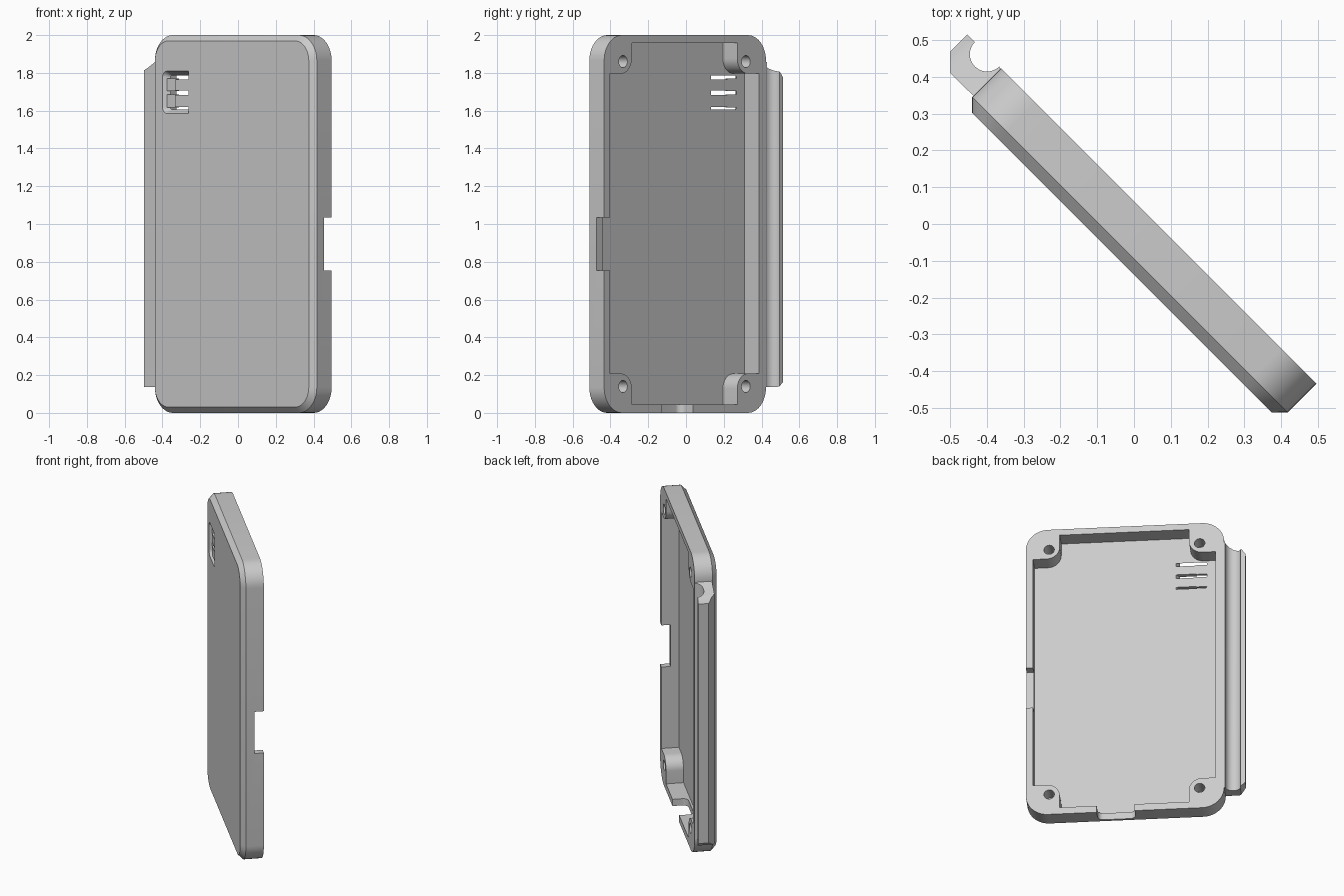
import bpy, bmesh
from math import pi, sin, cos, radians
from mathutils import Matrix

default = bpy.data.objects.get("Cube")
if default:
    bpy.data.objects.remove(default, do_unlink=True)

grey = bpy.data.materials.new("light_grey_plastic")
grey.use_nodes = True
colour = (0.6, 0.6, 0.6, 1)
grey.diffuse_color = colour
grey.node_tree.nodes["Principled BSDF"].inputs["Base Color"].default_value = colour


def loft(name, sections, axis="y"):
    """Solid through equal-length outlines, each given as (points, level)."""
    bm = bmesh.new()
    rings = []
    for pts, level in sections:
        place = (lambda a, b: (a, level, b)) if axis == "y" else (lambda a, b: (a, b, level))
        rings.append([bm.verts.new(place(a, b)) for a, b in pts])
    n = len(rings[0])
    bm.faces.new(rings[0])
    bm.faces.new(rings[-1])
    for low, high in zip(rings, rings[1:]):
        for i in range(n):
            j = (i + 1) % n
            bm.faces.new((low[i], low[j], high[j], high[i]))
    bmesh.ops.recalc_face_normals(bm, faces=bm.faces)
    mesh = bpy.data.meshes.new(name)
    bm.to_mesh(mesh)
    bm.free()
    mesh.materials.append(grey)
    obj = bpy.data.objects.new(name, mesh)
    bpy.context.collection.objects.link(obj)
    return obj


def arc(cx, cy, r, start, end, steps=10):
    return [(cx + r * cos(radians(start + (end - start) * i / steps)),
             cy + r * sin(radians(start + (end - start) * i / steps)))
            for i in range(steps + 1)]


def rounded(x0, x1, y0, y1, r_left, r_right):
    """Rectangle with separate radii for its left and right corners."""
    a, b = r_left, r_right
    return (arc(x1 - b, y1 - b, b, 0, 90) + arc(x0 + a, y1 - a, a, 90, 180)
            + arc(x0 + a, y0 + a, a, 180, 270) + arc(x1 - b, y0 + b, b, 270, 360))


def boolean(target, tool, operation="DIFFERENCE"):
    mod = target.modifiers.new("cut", "BOOLEAN")
    mod.operation = operation
    mod.solver = "EXACT"
    mod.object = tool
    graph = bpy.context.evaluated_depsgraph_get()
    graph.update()
    result = bpy.data.meshes.new_from_object(target.evaluated_get(graph))
    target.modifiers.clear()
    target.data = result
    bpy.data.objects.remove(tool, do_unlink=True)


def box(name, x0, x1, y0, y1, z0, z1):
    rect = [(x0, z0), (x1, z0), (x1, z1), (x0, z1)]
    return loft(name, [(rect, y0), (rect, y1)])


# Built lying along x with the outer face towards -y, then turned at the end
LEFT, RIGHT = -0.555, 0.657
FACE, FLOOR, RIM = -0.097, -0.064, 0.044
BEVEL, CORNER = 0.03, 0.135

# Shell with a bevelled outer face
outline = rounded(LEFT, RIGHT, 0, 2, CORNER, CORNER)
inset = rounded(LEFT + BEVEL, RIGHT - BEVEL, BEVEL, 2 - BEVEL,
                CORNER - BEVEL, CORNER - BEVEL)
shell = loft("case_shell", [(inset, FACE), (outline, FACE + BEVEL), (outline, RIM)])

# Cavity that leaves a rounded screw post in each corner
HALF_W, HALF_H, POST, POST_R = 0.558, 0.957, 0.163, 0.08
quarter = ([(HALF_W, HALF_H - POST)]
           + arc(HALF_W - POST + POST_R, HALF_H - POST + POST_R, POST_R, 270, 180)
           + [(HALF_W - POST, HALF_H)])
cavity = []
for sx, sz in ((1, 1), (-1, 1), (-1, -1), (1, -1)):
    run = quarter if sx == sz else quarter[::-1]
    cavity += [(0.055 + sx * x, 1.002 + sz * z) for x, z in run]
boolean(shell, loft("cavity_cutter", [(cavity, FLOOR), (cavity, 0.1)]))

# Screw holes
for x in (-0.405, 0.515):
    for z in (0.14, 1.86):
        circle = arc(x, z, 0.032, 0, 345, 23)
        boolean(shell, loft("hole_cutter", [(circle, -0.055), (circle, 0.1)]))

# Side wall notch
boolean(shell, box("side_notch_cutter", 0.58, 0.75, -0.013, 0.1, 0.755, 1.035))

# Bottom wall slot with rounded lower corners
slot = ([(0.224, 0.1), (-0.008, 0.1)] + arc(0.027, -0.015, 0.035, 180, 270)
        + arc(0.189, -0.015, 0.035, 270, 360))
boolean(shell, loft("slot_cutter", [(slot, -0.1), (slot, 0.06)], "z"))

# Flared window in the outer face
front_hole = rounded(-0.469, -0.274, 1.585, 1.81, 0.035, 0.002)
back_hole = rounded(-0.44, -0.251, 1.606, 1.786, 0.012, 0.002)
boolean(shell, loft("window_cutter", [(front_hole, FACE - 0.001), (back_hole, FLOOR + 0.001)]))

# Two stepped bars across the window
parts = [shell]
for label, z0, z1 in (("lower", 1.62, 1.682), ("upper", 1.708, 1.766)):
    parts.append(box(label + "_window_bar", -0.377, -0.245, -0.094, FLOOR - 0.001, z0, z1))
    parts.append(box(label + "_window_bar_step", -0.45, -0.377, -0.082, FLOOR - 0.001,
                     z0 - 0.003, z1 + 0.003))

# Hinge rail with a round groove and trimmed ends
profile = ([(-0.53, -0.062), (-0.641, -0.063), (-0.684, -0.02), (-0.684, RIM)]
           + arc(-0.608, RIM, 0.047, 180, 360, 16) + [(-0.53, 0.03)])
rail = loft("hinge_rail", [(profile, 0.1), (profile, 1.9)], "z")
trim = [(-0.5, 0.135), (-0.5, 1.86), (-0.555, 1.86), (-0.61, 1.828), (-0.66, 1.805),
        (-0.69, 1.765), (-0.69, 0.17), (-0.652, 0.137)]
boolean(rail, loft("rail_trim", [(trim, -0.2), (trim, 0.2)]), "INTERSECT")
parts.append(rail)

# Turn everything to the diagonal stance and shade
bpy.ops.object.select_all(action="DESELECT")
for part in parts:
    part.data.transform(Matrix.Rotation(-pi / 4, 4, "Z"))
    part.select_set(True)
bpy.context.view_layer.objects.active = shell
bpy.ops.object.shade_smooth_by_angle(angle=radians(30))
